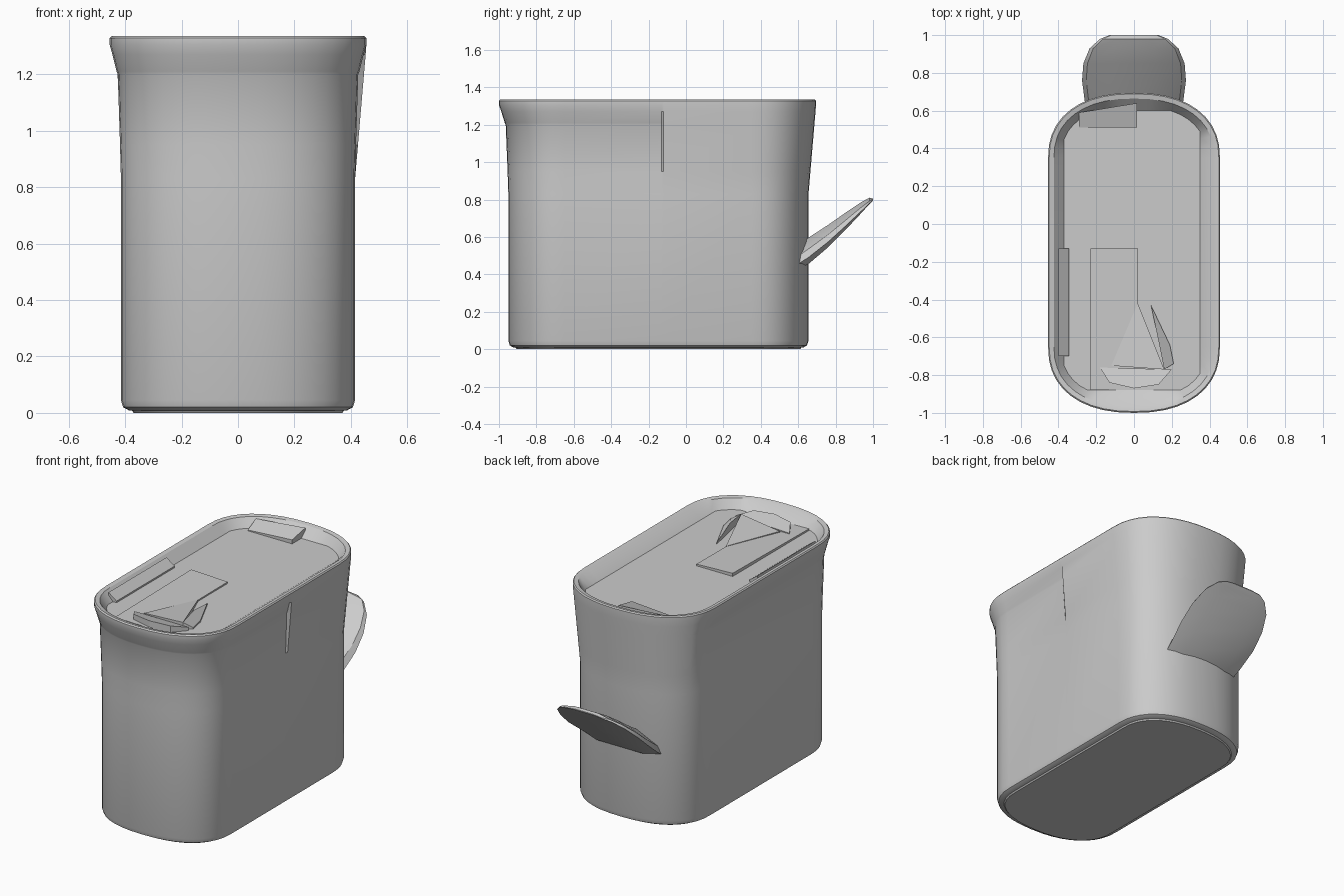
import bpy, bmesh, math

cube = bpy.data.objects.get("Cube")
if cube:
    bpy.data.objects.remove(cube, do_unlink=True)

grey = bpy.data.materials.new("light grey plastic")
grey.use_nodes = True
colour = (0.6, 0.6, 0.6, 1)
grey.diffuse_color = colour
grey.node_tree.nodes["Principled BSDF"].inputs["Base Color"].default_value = colour


def add_object(name, bm, angle=30):
    bmesh.ops.recalc_face_normals(bm, faces=bm.faces)
    mesh = bpy.data.meshes.new(name)
    bm.to_mesh(mesh)
    bm.free()
    mesh.materials.append(grey)
    ob = bpy.data.objects.new(name, mesh)
    bpy.context.collection.objects.link(ob)
    bpy.ops.object.select_all(action='DESELECT')
    ob.select_set(True)
    bpy.context.view_layer.objects.active = ob
    bpy.ops.object.shade_smooth_by_angle(angle=math.radians(angle))
    return ob


def loft(name, rings, angle=30):
    bm = bmesh.new()
    rows = [[bm.verts.new(p) for p in ring] for ring in rings]
    n = len(rows[0])
    for a, b in zip(rows, rows[1:]):
        for i in range(n):
            j = (i + 1) % n
            bm.faces.new((a[i], a[j], b[j], b[i]))
    bm.faces.new(rows[0])
    bm.faces.new(rows[-1])
    return add_object(name, bm, angle)


def prism(name, outline, z0, tops):
    """Closed block over an outline, with one top height per corner."""
    return loft(name, [[(x, y, z0) for x, y in outline],
                       [(x, y, z) for (x, y), z in zip(outline, tops)]], 10)


# Plan outline: straight sides with rounded ends
STEPS = 10


def plan():
    """Unit points: x factor, end factor, side y (None on the rounded ends)."""
    arc = []
    for k in range(STEPS + 1):
        t = math.pi / 2 * k / STEPS
        arc.append((math.cos(t) ** 0.87, math.sin(t) ** 0.87))
    pts = [(x, y, None) for x, y in arc]
    pts += [(-x, y, None) for x, y in reversed(arc[:-1])]
    pts += [(-1, 0, y) for y in (-0.12, -0.13)]
    pts += [(-x, -y, None) for x, y in arc]
    pts += [(x, -y, None) for x, y in reversed(arc[:-1])]
    pts += [(1, 0, y) for y in (-0.13, -0.12)]
    return pts


PLAN = plan()


def outline(z, narrow, wide=None, inset=0.0):
    """Ring at height z; the lip is narrow in front and wide behind."""
    ring = []
    for x, e, side in PLAN:
        back = e > 0.35 if x < 0 else (e > 0 or side == -0.12 or (e == 0 and side is None))
        if side is None and math.copysign(1, e) < 0:
            back = False
        g = wide if back and wide is not None else narrow
        px = x * (0.415 + 0.04 * g - inset)
        if side is not None:
            py = side
        elif math.copysign(1, e) < 0:
            py = -0.65 + e * (0.30 + 0.05 * g - inset)
        else:
            py = 0.35 + e * (0.305 + 0.04 * g - inset)
        ring.append((px, py, z))
    return ring


# Body, flared lip and recessed lid in one skin
body = [outline(0.008, 0, inset=0.03), outline(0.02, 0, inset=0.008),
        outline(0.045, 0), outline(0.83, 0)]
for z, narrow in ((0.95, 0.08), (1.2, 0.28), (1.21, 0.38), (1.27, 0.75), (1.305, 1), (1.328, 1)):
    body.append(outline(z, narrow, min(1, (z - 0.83) / 0.47)))
body.append(outline(1.335, 0.85))
body.append(outline(1.33, 0.85, inset=0.025))
floor = [(max(-0.37, min(0.35, x)), max(-0.88, min(0.6, y)), 1.275)
         for x, y, z in outline(0, 0.8, inset=0.06)]
body.append(floor)
loft("container_body", body)

# Foot plate under the body
loft("base_plate", [outline(0.0, 0, inset=0.045), outline(0.02, 0, inset=0.03)])

# Back handle: a rounded tab that rises away from the body
sections = []
for y, low, high, half in ((0.58, 0.40, 0.54, 0.25), (0.66, 0.45, 0.60, 0.262),
                           (0.76, 0.535, 0.665, 0.275), (0.85, 0.625, 0.728, 0.268),
                           (0.93, 0.71, 0.782, 0.235), (0.98, 0.765, 0.81, 0.18),
                           (1.0, 0.79, 0.805, 0.13)):
    edge = low + 0.3 * (high - low)
    sections.append([(-half, y, edge), (-half * 0.92, y, edge + 0.3 * (high - low)),
                     (-half * 0.45, y, high), (half * 0.45, y, high),
                     (half * 0.92, y, edge + 0.3 * (high - low)), (half, y, edge),
                     (half * 0.6, y, low + 0.01), (-half * 0.6, y, low + 0.01)])
loft("back_handle", sections, 35)

# Lid details: front panel, side ledge, rear flap and pouring tab
prism("front_panel", [(-0.23, -0.88), (0.02, -0.88), (0.02, -0.13), (-0.23, -0.13)],
      1.26, [1.285, 1.28, 1.285, 1.295])
prism("side_ledge", [(-0.4, -0.7), (-0.345, -0.7), (-0.345, -0.13), (-0.4, -0.13)],
      1.26, [1.325, 1.285, 1.285, 1.325])
prism("rear_flap", [(-0.29, 0.51), (0.015, 0.51), (0.015, 0.64), (-0.29, 0.59)],
      1.26, [1.28, 1.30, 1.325, 1.32])
prism("pouring_tab", [(-0.12, -0.75), (0.16, -0.77), (0.02, -0.42)],
      1.26, [1.29, 1.315, 1.285])
prism("tab_ridge", [(0.16, -0.77), (0.21, -0.74), (0.19, -0.64), (0.09, -0.43), (0.13, -0.62)],
      1.26, [1.315, 1.285, 1.285, 1.285, 1.325])
prism("front_spout", [(-0.18, -0.76), (-0.13, -0.84), (0, -0.87), (0.13, -0.85), (0.2, -0.77)],
      1.26, [1.29, 1.315, 1.32, 1.315, 1.295])
